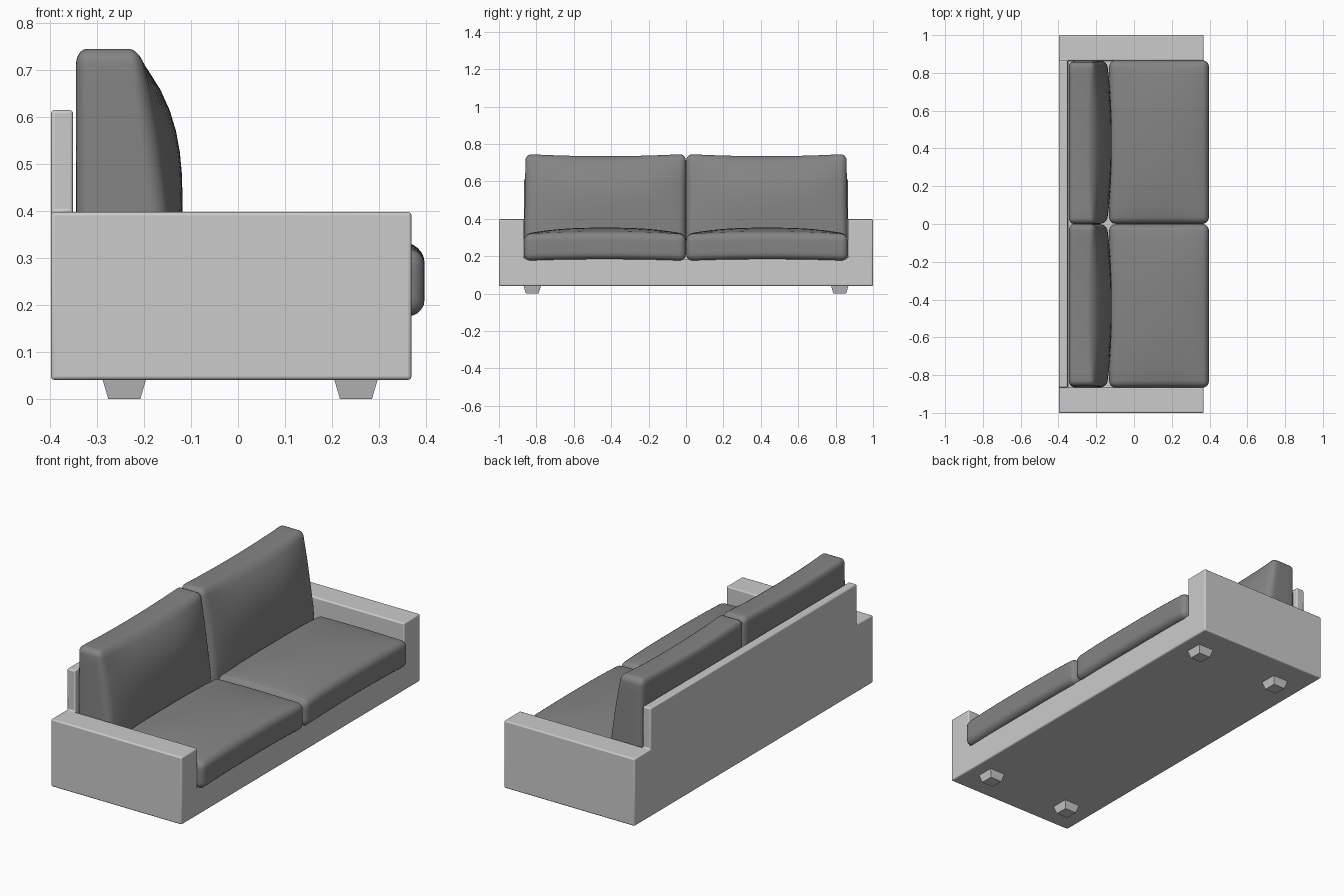
import bpy, bmesh, math
from mathutils import Vector, Matrix

if "Cube" in bpy.data.objects:
    bpy.data.objects.remove(bpy.data.objects["Cube"])


def material(name, grey):
    m = bpy.data.materials.new(name)
    m.diffuse_color = (grey, grey, grey, 1)
    m.use_nodes = True
    m.node_tree.nodes["Principled BSDF"].inputs["Base Color"].default_value = m.diffuse_color
    return m


LIGHT = material("light_fabric", 0.56)
DARK = material("dark_fabric", 0.23)


def finish(bm, name, mat, smooth=30, mirror=False):
    bmesh.ops.recalc_face_normals(bm, faces=bm.faces)
    me = bpy.data.meshes.new(name)
    bm.to_mesh(me)
    bm.free()
    me.materials.append(mat)
    ob = bpy.data.objects.new(name, me)
    bpy.context.collection.objects.link(ob)
    if mirror:
        m = ob.modifiers.new("mirror", 'MIRROR')
        m.use_axis = (False, True, False)
        m.use_mirror_merge = False
    for o in bpy.context.selected_objects:
        o.select_set(False)
    ob.select_set(True)
    bpy.context.view_layer.objects.active = ob
    if smooth:
        bpy.ops.object.shade_smooth_by_angle(angle=math.radians(smooth))
    return ob


# Frame: arms, base and back panel as the outer skin of a coarse block layout
X = [-0.398, -0.351, 0.369]
Y = [-1.0, -0.865, 0.865, 1.0]
Z = [0.041, 0.185, 0.398, 0.615]


def solid(i, j, k):
    if not (0 <= i < 2 and 0 <= j < 3 and 0 <= k < 3):
        return False
    arm, back = j != 1, i == 0
    return k == 0 or (k == 1 and (arm or back)) or (k == 2 and back and not arm)


bm = bmesh.new()
for i in range(2):
    for j in range(3):
        for k in range(3):
            if not solid(i, j, k):
                continue
            for ax in range(3):
                for s in (0, 1):
                    nb = [i, j, k]
                    nb[ax] += 2 * s - 1
                    if solid(*nb):
                        continue
                    quad = []
                    for a, b in ((0, 0), (1, 0), (1, 1), (0, 1)):
                        c = [i, j, k]
                        c[ax] += s
                        c[(ax + 1) % 3] += a
                        c[(ax + 2) % 3] += b
                        quad.append(bm.verts.new((X[c[0]], Y[c[1]], Z[c[2]])))
                    bm.faces.new(quad)
bmesh.ops.remove_doubles(bm, verts=bm.verts, dist=1e-5)
frame = finish(bm, "sofa_frame", LIGHT, 40)
bev = frame.modifiers.new("bevel", 'BEVEL')
bev.width = 0.007
bev.segments = 3
bev.limit_method = 'ANGLE'


# Cushions: rounded box, cut into loops, then puffed by a shaping function
def cushion(name, lo, hi, radius, shape):
    lo, hi = Vector(lo), Vector(hi)
    size, mid = hi - lo, (lo + hi) / 2
    bm = bmesh.new()
    bmesh.ops.create_cube(bm, size=1, matrix=Matrix.Translation(mid) @ Matrix.Diagonal((*size, 1)))
    bmesh.ops.bevel(bm, geom=bm.edges[:], offset=radius, segments=5, profile=0.5, affect='EDGES')
    for ax in range(3):
        n = Vector((0, 0, 0))
        n[ax] = 1
        cuts = max(4, int(size[ax] / 0.05))
        span = size[ax] - 2 * radius
        for c in range(1, cuts):
            p = mid.copy()
            p[ax] = lo[ax] + radius + span * c / cuts
            bmesh.ops.bisect_plane(bm, geom=bm.verts[:] + bm.edges[:] + bm.faces[:],
                                   plane_co=p, plane_no=n, dist=1e-6)
    for v in bm.verts:
        t = Vector((v.co[a] - lo[a]) / size[a] for a in range(3))
        v.co = shape(v.co.copy(), t)
    return finish(bm, name, DARK, 60, mirror=True)


def puffed(v):
    return 1 - abs(v) ** 2.6


def seat_shape(p, t):
    u, v = 2 * t.x - 1, 2 * t.y - 1
    p.z += t.z * puffed(v) * (0.028 * (1 - u * u) + 0.007) + (1 - t.z) * 0.009 * (1 - v * v)
    return p


def back_shape(p, t):
    v = 2 * t.y - 1
    edge = min(-0.145, -0.155 - 0.15 * (p.z - 0.4))
    centre = -0.118 - 0.1 * max(0, (p.z - 0.4) / 0.345) ** 3
    p.x = -0.345 + t.x * (edge + (centre - edge) * puffed(v) + 0.345)
    p.y -= 0.008 * t.z * max(0, v)
    p.z -= 0.012 * (1 - v * v) * t.z
    return p


cushion("seat_cushions", (-0.132, 0.001, 0.175), (0.397, 0.866, 0.318), 0.035, seat_shape)
cushion("back_cushions", (-0.345, 0.001, 0.185), (-0.145, 0.866, 0.747), 0.034, back_shape)

# Tapered square feet
for name, x in (("left_feet", -0.242), ("right_feet", 0.251)):
    bm = bmesh.new()
    bmesh.ops.create_cone(bm, cap_ends=True, segments=4, radius1=0.034 * math.sqrt(2),
                          radius2=0.047 * math.sqrt(2), depth=0.044,
                          matrix=Matrix.Translation((x, 0.822, 0.022)) @ Matrix.Rotation(math.pi / 4, 4, 'Z'))
    finish(bm, name, LIGHT, 0, mirror=True)
